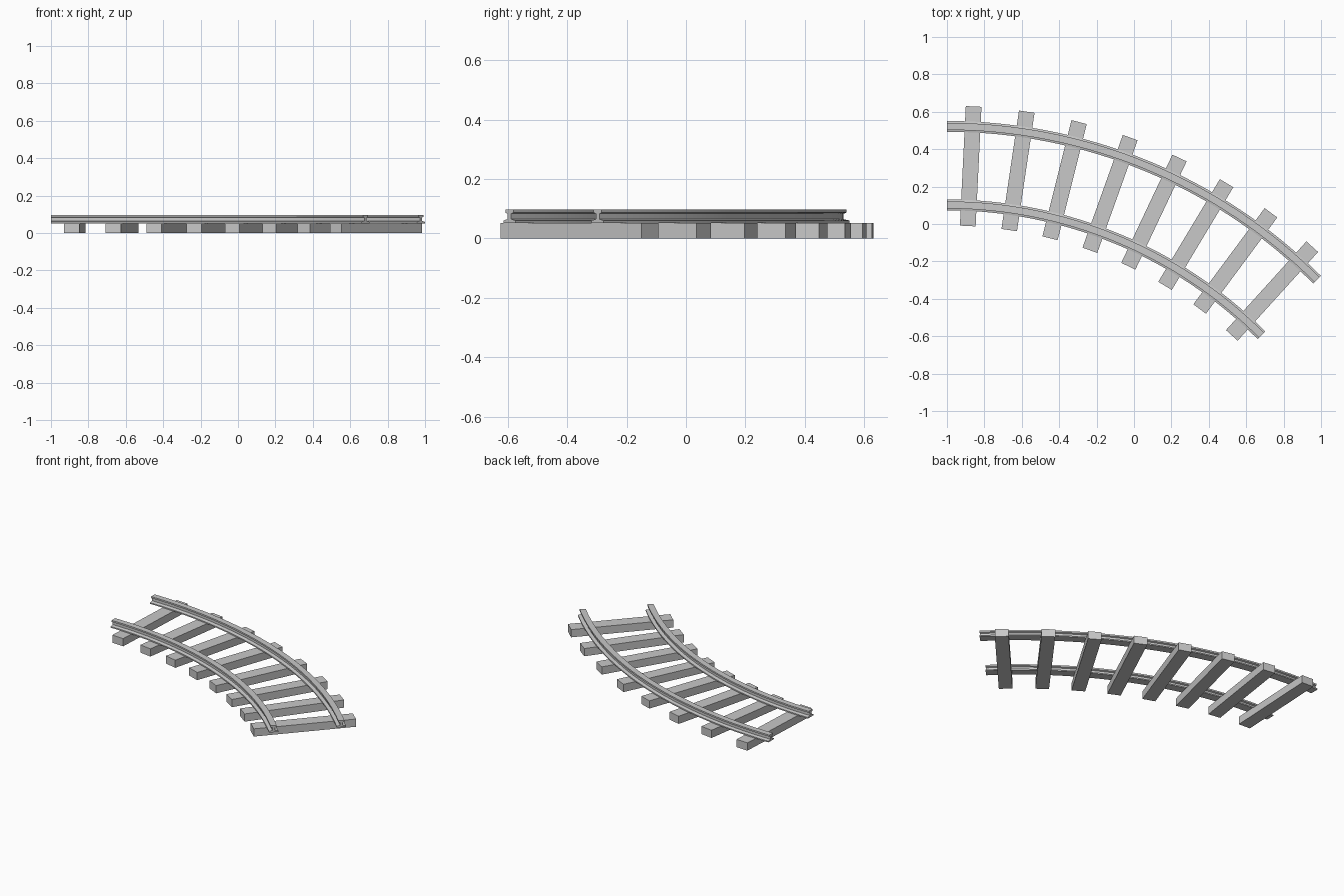
import bpy, bmesh, math
from mathutils import Matrix

if "Cube" in bpy.data.objects:
    bpy.data.objects.remove(bpy.data.objects["Cube"])

# Curve layout: 45 degree bend about a centre point
CX, CY = -1.0, -2.276
SWEEP = math.radians(45)
R_INNER, R_OUTER = 2.378, 2.798
TIES, SEGMENTS = 8, 32

grey = bpy.data.materials.new("light_grey")
grey.diffuse_color = (0.58, 0.58, 0.58, 1)
grey.use_nodes = True
grey.node_tree.nodes["Principled BSDF"].inputs["Base Color"].default_value = grey.diffuse_color


def finish(name, bm):
    bmesh.ops.recalc_face_normals(bm, faces=bm.faces)
    mesh = bpy.data.meshes.new(name)
    bm.to_mesh(mesh)
    bm.free()
    mesh.materials.append(grey)
    obj = bpy.data.objects.new(name, mesh)
    bpy.context.collection.objects.link(obj)
    return obj


# Rail cross-section, right half from foot to head: (offset, height)
half = [(0.029, 0.052), (0.029, 0.060), (0.008, 0.065), (0.008, 0.083),
        (0.019, 0.087), (0.019, 0.0975)]
profile = half + [(-x, z) for x, z in reversed(half)]


def rail(name, radius):
    bm = bmesh.new()
    rings = []
    for i in range(SEGMENTS + 1):
        a = SWEEP * i / SEGMENTS
        rings.append([bm.verts.new((CX + (radius + d) * math.sin(a),
                                    CY + (radius + d) * math.cos(a), z))
                      for d, z in profile])
    n = len(profile)
    for r0, r1 in zip(rings, rings[1:]):
        for j in range(n):
            k = (j + 1) % n
            bm.faces.new((r0[j], r0[k], r1[k], r1[j]))
    bm.faces.new(rings[0])
    bm.faces.new(rings[-1])
    obj = finish(name, bm)
    bpy.ops.object.select_all(action='DESELECT')
    obj.select_set(True)
    bpy.context.view_layer.objects.active = obj
    bpy.ops.object.shade_smooth_by_angle(angle=math.radians(10))


rail("inner_rail", R_INNER)
rail("outer_rail", R_OUTER)

# Cross ties, each pointing at the centre of the bend
TIE_W, TIE_L, TIE_H = 0.084, 0.64, 0.052
mid = (R_INNER + R_OUTER) / 2
for i in range(TIES):
    a = SWEEP * (i + 0.5) / TIES
    bm = bmesh.new()
    place = (Matrix.Translation((CX + mid * math.sin(a), CY + mid * math.cos(a), TIE_H / 2))
             @ Matrix.Rotation(-a, 4, 'Z')
             @ Matrix.Diagonal((TIE_W, TIE_L, TIE_H, 1)))
    bmesh.ops.create_cube(bm, size=1, matrix=place)
    finish(f"cross_tie_{i + 1}", bm)
